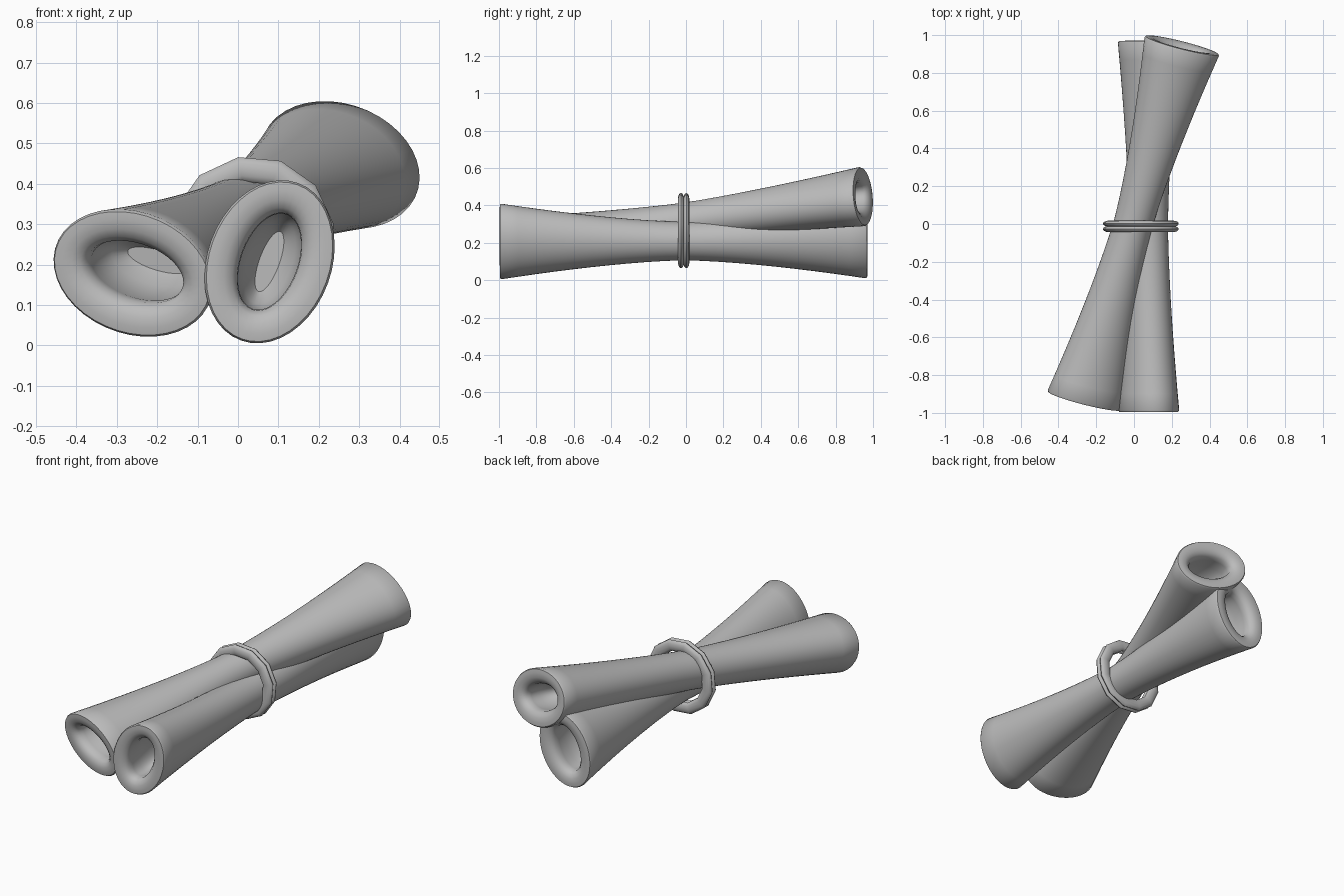
import bpy, bmesh, math
from mathutils import Vector

cube = bpy.data.objects.get("Cube")
if cube:
    bpy.data.objects.remove(cube)

grey = bpy.data.materials.new("plain_grey")
grey.use_nodes = True
colour = (0.5, 0.5, 0.5, 1)
grey.diffuse_color = colour
grey.node_tree.nodes["Principled BSDF"].inputs["Base Color"].default_value = colour

SIDES = 40
WAIST, WIDE, NARROW = 0.103, 0.209, 0.155
# Rolled rim and hollow bowl: depth below the end face, inset from the outline
RIM = [(0.01, 0), (0.002, 0.006), (0, 0.025), (0.003, 0.05), (0.013, 0.07),
       (0.03, 0.083), (0.06, 0.085), (0.12, 0.08), (0.2, 0.1), (0.24, 0.13)]


def finish(name, bm, angle):
    bmesh.ops.recalc_face_normals(bm, faces=bm.faces)
    mesh = bpy.data.meshes.new(name)
    bm.to_mesh(mesh)
    bm.free()
    mesh.materials.append(grey)
    obj = bpy.data.objects.new(name, mesh)
    bpy.context.collection.objects.link(obj)
    bpy.ops.object.select_all(action='DESELECT')
    obj.select_set(True)
    bpy.context.view_layer.objects.active = obj
    bpy.ops.object.shade_smooth_by_angle(angle=math.radians(angle))
    return obj


def bridge(bm, a, b):
    n = len(a)
    for i in range(n):
        j = (i + 1) % n
        bm.faces.new((a[i], a[j], b[j], b[i]))


def flared_tube(name, front, back, tilt):
    """Waisted tube with oval ends, each with a rolled rim and a bowl."""
    front, back = Vector(front), Vector(back)
    mid, half = (front + back) / 2, (back - front).length / 2
    axis = (back - front).normalized()
    side = axis.cross(Vector((0, 0, 1))).normalized()
    up = side.cross(axis)
    tilt = math.radians(tilt)
    major = side * math.cos(tilt) + up * math.sin(tilt)
    minor = up * math.cos(tilt) - side * math.sin(tilt)

    body = [half * (i / 10) for i in range(-9, 10)]
    ends = [(half - d, inset) for d, inset in RIM]
    rows = ([(-s, inset) for s, inset in reversed(ends)]
            + [(s, 0) for s in body] + ends)

    bm = bmesh.new()
    rings = []
    for s, inset in rows:
        # the bowl keeps the full end outline as its reference
        flare = 1 if inset else (abs(s) / half) ** 1.5
        a = WAIST + (WIDE - WAIST) * flare - inset
        b = WAIST + (NARROW - WAIST) * flare - inset
        rings.append([bm.verts.new(mid + axis * s + major * a * math.cos(t)
                                   + minor * b * math.sin(t))
                      for t in (math.tau * i / SIDES for i in range(SIDES))])
    for r0, r1 in zip(rings, rings[1:]):
        bridge(bm, r0, r1)
    bm.faces.new(rings[0])
    bm.faces.new(rings[-1])
    return finish(name, bm, 50)


def binding_ring(name, y):
    """Twelve-sided band with an oval section."""
    bm = bmesh.new()
    loops = []
    for i in range(12):
        t = math.radians(10 + 30 * i)
        loop = []
        for k in range(12):
            p = math.tau * k / 12
            r = 0.173 + 0.031 * math.cos(p)
            loop.append(bm.verts.new((0.036 + r * math.cos(t),
                                      y + 0.016 * math.sin(p),
                                      0.265 + r * math.sin(t))))
        loops.append(loop)
    for i in range(12):
        bridge(bm, loops[i], loops[(i + 1) % 12])
    return finish(name, bm, 50)


# Two crossing tubes
flared_tube("upper_tube", (-0.262, -0.938, 0.178), (0.255, 0.948, 0.448), -17)
flared_tube("lower_tube", (0.078, -0.996, 0.207), (0.076, 0.97, 0.212), 70)

# Pair of bands at the crossing
for label, y in (("front", -0.027), ("back", 0.002)):
    binding_ring(label + "_binding_ring", y)
